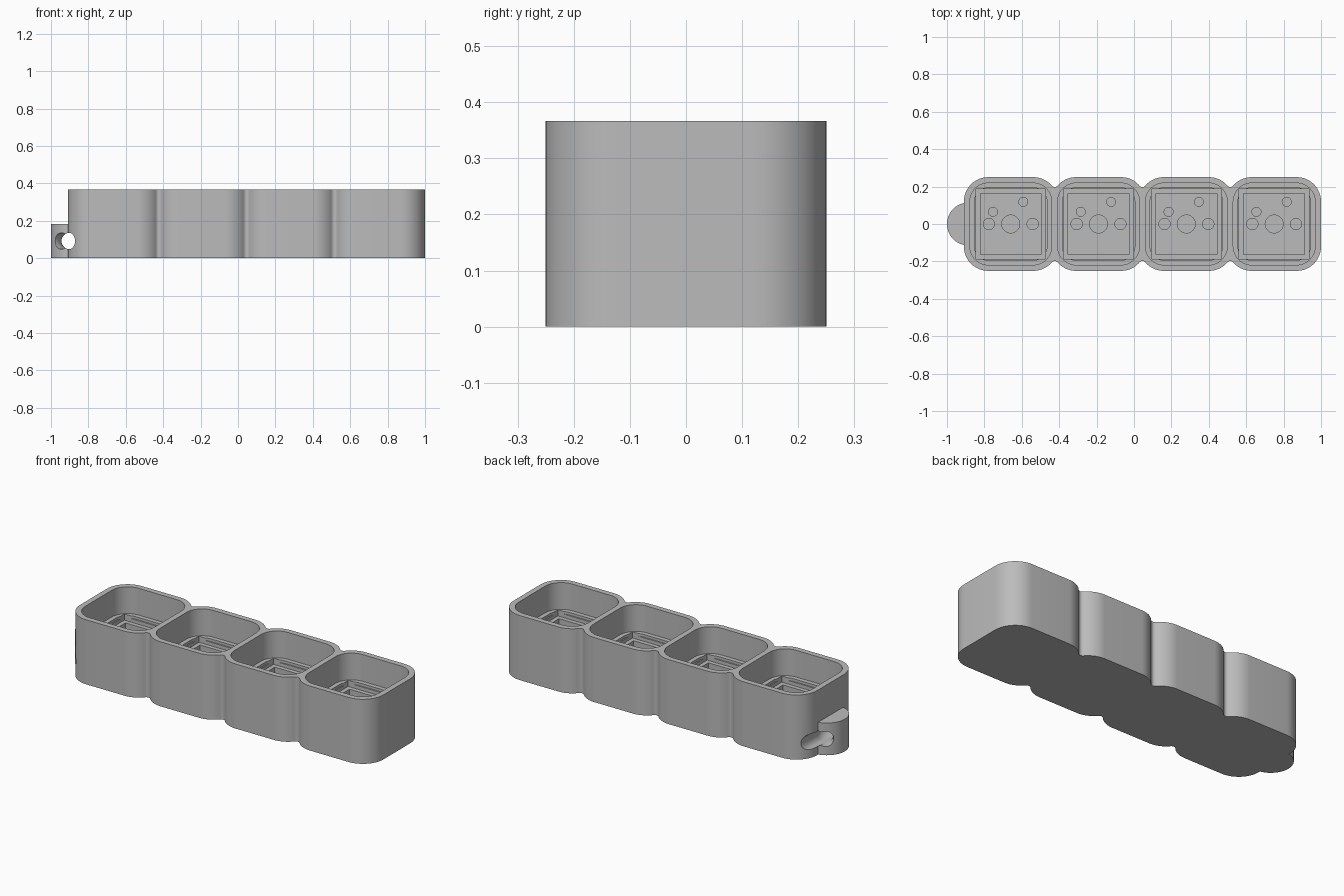
import bpy, bmesh, math
from mathutils import Matrix

cube = bpy.data.objects.get("Cube")
if cube:
    bpy.data.objects.remove(cube, do_unlink=True)

HEIGHT = 0.367
HALF, CORNER, NECK = 0.2505, 0.13, 0.02      # cell half-width, corner and neck radii
PITCH = 0.4695
CELLS = [1 - HALF - PITCH * i for i in (3, 2, 1, 0)]
TAB_X, TAB_R, TAB_H = -0.885, 0.115, 0.183

grey = bpy.data.materials.new("light grey plastic")
grey.use_nodes = True
grey.diffuse_color = (0.5, 0.5, 0.5, 1)
grey.node_tree.nodes["Principled BSDF"].inputs["Base Color"].default_value = (0.5, 0.5, 0.5, 1)


def arc(cx, cy, r, a0, a1, n=12):
    """Points on an arc, angles in degrees."""
    angles = [math.radians(a0 + (a1 - a0) * i / n) for i in range(n + 1)]
    return [(cx + r * math.cos(a), cy + r * math.sin(a)) for a in angles]


def circle(cx, cy, r, n=40):
    return arc(cx, cy, r, 0, 360, n)[:-1]


def rounded_square(cx, half, r):
    if r == 0:
        return [(cx + sx * half, sy * half) for sx, sy in ((-1, -1), (1, -1), (1, 1), (-1, 1))]
    pts = []
    for i, (sx, sy) in enumerate(((1, 1), (-1, 1), (-1, -1), (1, -1))):
        pts += arc(cx + sx * (half - r), sy * (half - r), r, 90 * i, 90 * i + 90)
    return pts


def make_object(name, bm):
    bmesh.ops.recalc_face_normals(bm, faces=bm.faces)
    mesh = bpy.data.meshes.new(name)
    bm.to_mesh(mesh)
    bm.free()
    mesh.materials.append(grey)
    obj = bpy.data.objects.new(name, mesh)
    bpy.context.collection.objects.link(obj)
    return obj


def prisms(name, outlines, z0, z1):
    """One object of upright prisms, one for each outline."""
    bm = bmesh.new()
    for outline in outlines:
        face = bm.faces.new([bm.verts.new((x, y, z0)) for x, y in outline])
        top = bmesh.ops.extrude_face_region(bm, geom=[face])["geom"]
        bmesh.ops.translate(bm, vec=(0, 0, z1 - z0),
                            verts=[v for v in top if isinstance(v, bmesh.types.BMVert)])
    return make_object(name, bm)


def combine(target, other, operation):
    """Apply a boolean and remove the helper object."""
    mod = target.modifiers.new(operation, 'BOOLEAN')
    mod.operation, mod.object, mod.solver = operation, other, 'EXACT'
    graph = bpy.context.evaluated_depsgraph_get()
    mesh = bpy.data.meshes.new_from_object(target.evaluated_get(graph))
    target.modifiers.clear()
    target.data = mesh
    bpy.data.objects.remove(other, do_unlink=True)


# Body outline: four rounded cells joined by small concave necks
inset = HALF - CORNER
gap = PITCH / 2 - inset
rise = math.sqrt((CORNER + NECK) ** 2 - gap ** 2)
tangent = math.degrees(math.atan2(rise, gap))
upper = []
for i, cx in enumerate(CELLS):
    start = 180 if i == 0 else 180 - tangent
    end = 0 if i == len(CELLS) - 1 else tangent
    upper += arc(cx - inset, inset, CORNER, start, 90)
    upper += arc(cx + inset, inset, CORNER, 90, end)
    if end:
        upper += arc(cx + PITCH / 2, inset + rise, NECK, 180 + tangent, 360 - tangent, 8)[1:-1]
lower = [(x, -y) for x, y in reversed(upper)]
body = prisms("switch_case", [upper + lower], 0, HEIGHT)

# Key ring tab on the end
tab = prisms("ring_tab", [circle(TAB_X, 0, TAB_R, 64)], 0, TAB_H)
combine(body, tab, 'UNION')

# Cavity, ledge and switch seat in every cell, from wide to narrow
for half, radius, floor in ((0.219, 0.1, 0.215), (0.194, 0.075, 0.2),
                            (0.187, 0, 0.18), (0.163, 0, 0.085)):
    cutter = prisms("pocket_cutter", [rounded_square(x, half, radius) for x in CELLS], floor, 0.5)
    combine(body, cutter, 'DIFFERENCE')

# Pin holes in the seat floor
PINS = ((0, 0, 0.048), (-0.117, 0, 0.03), (0.117, 0, 0.03),
        (-0.095, 0.065, 0.024), (0.067, 0.118, 0.024))
holes = [circle(x + px, py, r, 32) for x in CELLS for px, py, r in PINS]
combine(body, prisms("pin_cutter", holes, 0.012, 0.3), 'DIFFERENCE')

# Straight oval hole through the tab
bm = bmesh.new()
bmesh.ops.create_cone(bm, cap_ends=True, segments=40, radius1=1, radius2=1, depth=1,
                      matrix=Matrix.Translation((-0.904, 0, 0.092))
                      @ Matrix.Diagonal((0.033, 0.8, 0.044, 1))
                      @ Matrix.Rotation(math.pi / 2, 4, 'X'))
combine(body, make_object("hole_cutter", bm), 'DIFFERENCE')

# Curved ring channel behind the tab
bm = bmesh.new()
rings = []
for a in range(0, 360, 6):
    turn = Matrix.Translation((-1.03, 0, 0.092)) @ Matrix.Rotation(math.radians(a), 4, 'Z')
    rings.append([bm.verts.new(turn @ Matrix.Translation((0.13 + x, 0, z)).to_translation())
                  for x, z in circle(0, 0, 0.0435, 28)])
for i, ring in enumerate(rings):
    after = rings[(i + 1) % len(rings)]
    for j in range(len(ring)):
        k = (j + 1) % len(ring)
        bm.faces.new((ring[j], ring[k], after[k], after[j]))
combine(body, make_object("channel_cutter", bm), 'DIFFERENCE')

# Smooth the curved walls, keep the rims sharp
bpy.ops.object.select_all(action='DESELECT')
body.select_set(True)
bpy.context.view_layer.objects.active = body
bpy.ops.object.shade_smooth_by_angle(angle=math.radians(30))
